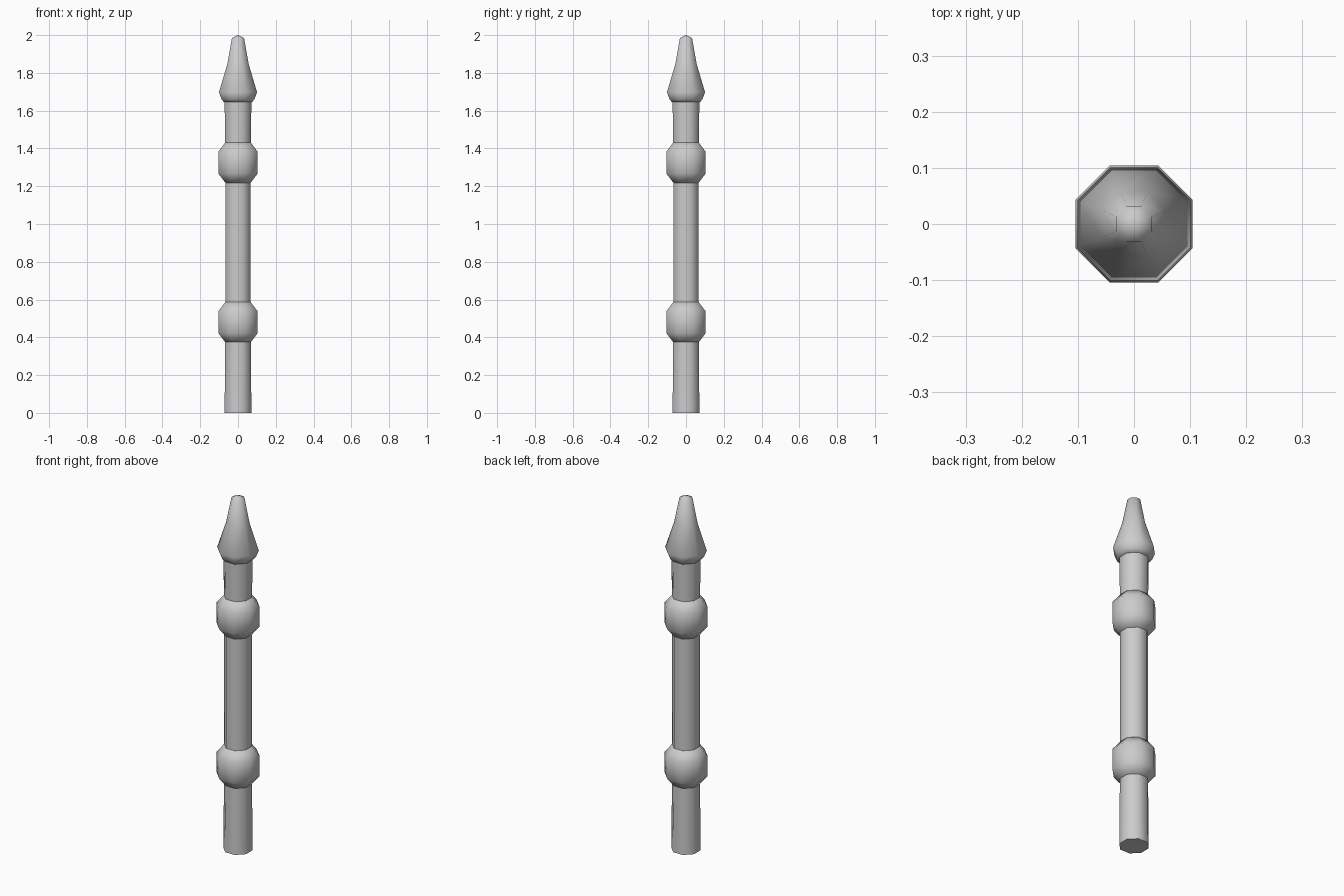
import bpy, bmesh, math

if "Cube" in bpy.data.objects:
    bpy.data.objects.remove(bpy.data.objects["Cube"])

SIDES = 8
SCALE = 1 / math.cos(math.pi / SIDES)  # flat-to-centre distance -> corner radius


def turned(name, profile, tip=None):
    """Octagonal turned part from (half width, z) rings, with an optional pointed top."""
    bm = bmesh.new()
    rings = []
    for r, z in profile:
        rings.append([bm.verts.new((r * SCALE * math.cos(a), r * SCALE * math.sin(a), z))
                      for a in (math.tau * (i + 0.5) / SIDES for i in range(SIDES))])
    for lo, hi in zip(rings, rings[1:]):
        for i in range(SIDES):
            j = (i + 1) % SIDES
            bm.faces.new((lo[i], lo[j], hi[j], hi[i]))
    bm.faces.new(rings[0][::-1])
    if tip is None:
        bm.faces.new(rings[-1])
    else:
        top = bm.verts.new((0, 0, tip))
        for i in range(SIDES):
            bm.faces.new((rings[-1][i], rings[-1][(i + 1) % SIDES], top))
    mesh = bpy.data.meshes.new(name)
    bm.to_mesh(mesh)
    bm.free()
    ob = bpy.data.objects.new(name, mesh)
    bpy.context.collection.objects.link(ob)
    bpy.ops.object.select_all(action='DESELECT')
    ob.select_set(True)
    bpy.context.view_layer.objects.active = ob
    bpy.ops.object.shade_smooth_by_angle(angle=math.radians(55))
    return ob


# Shaft, slightly slimmer between the collars
turned("shaft", [(0.071, 0), (0.068, 0.38), (0.067, 0.58),
                 (0.067, 1.22), (0.068, 1.43), (0.071, 1.65)])

# Two chamfered collars
for name, z in (("lower_collar", 0.48), ("upper_collar", 1.325)):
    turned(name, [(0.067, z - 0.107), (0.104, z - 0.058),
                  (0.104, z + 0.058), (0.067, z + 0.107)])

# Spear-shaped finial
turned("finial", [(0.074, 1.645), (0.087, 1.66), (0.101, 1.697),
                  (0.057, 1.845), (0.032, 1.985)], tip=2.0)
